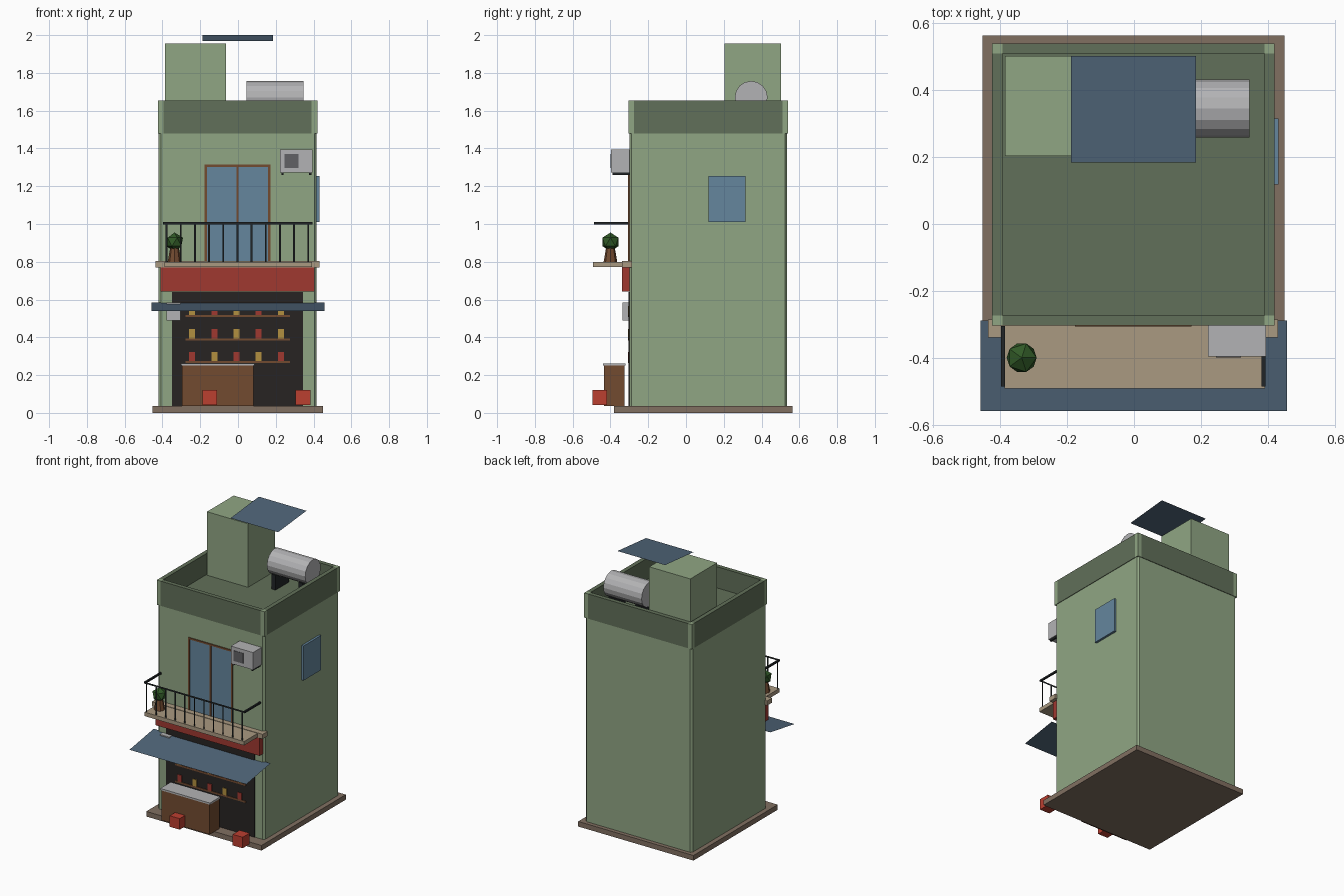
import bpy, bmesh, math
from mathutils import Vector

if "Cube" in bpy.data.objects:
    bpy.data.objects.remove(bpy.data.objects["Cube"])

MATS = {}
COL = dict(wall=(.28, .38, .23), parapet=(.12, .16, .10), stone=(.22, .16, .12), slab=(.40, .32, .22),
           dark=(.02, .017, .016), wood=(.17, .07, .03), red=(.35, .04, .03), crate=(.5, .05, .03),
           yellow=(.45, .28, .05), glass=(.13, .24, .34), awning=(.08, .13, .19), grey=(.45, .45, .46),
           grille=(.12, .12, .13), iron=(.015, .018, .02), leaf=(.03, .10, .02))


def paint(ob, col):
    if col not in MATS:
        MATS[col] = bpy.data.materials.new(col)
        MATS[col].diffuse_color = (*COL[col], 1)
    ob.data.materials.append(MATS[col])
    return ob


def from_bm(name, bm, col):
    me = bpy.data.meshes.new(name)
    bm.to_mesh(me)
    bm.free()
    ob = bpy.data.objects.new(name, me)
    bpy.context.collection.objects.link(ob)
    return paint(ob, col)


def box(name, x, y, z, col, bevel=0):
    bm = bmesh.new()
    bmesh.ops.create_cube(bm, size=1)
    for v in bm.verts:
        v.co = Vector([(a + b) / 2 + c * (b - a) for (a, b), c in zip((x, y, z), v.co)])
    if bevel:
        edges = [e for e in bm.edges if abs(e.verts[0].co.z - e.verts[1].co.z) > .01]
        bmesh.ops.bevel(bm, geom=edges, offset=bevel, segments=1, affect='EDGES')
    return from_bm(name, bm, col)


def sheet(name, x, y, z, col):
    # flat strip running along x from (y0, z0) to (y1, z1)
    bm = bmesh.new()
    pts = [(x[0], y[0], z[0]), (x[1], y[0], z[0]), (x[1], y[1], z[1]), (x[0], y[1], z[1])]
    bm.faces.new([bm.verts.new(p) for p in pts])
    return from_bm(name, bm, col)


def cone(name, loc, r1, r2, depth, n, col, along_x=False):
    rot = (0, math.pi / 2, 0) if along_x else (0, 0, 0)
    bpy.ops.mesh.primitive_cone_add(vertices=n, radius1=r1, radius2=r2, depth=depth, location=loc, rotation=rot)
    ob = bpy.context.object
    ob.name = name
    return paint(ob, col)


# base and body
box("base", (-.453, .45), (-.38, .564), (0, .036), "stone")
box("body", (-.42, .416), (-.3, .536), (.036, 1.5), "wall", .012)

# parapet: four walls with paler corner posts
X0, X1, Y0, Y1, T = -.424, .42, -.304, .54, .03
PZ = (1.48, 1.655)
for n, y in (("front", (Y0, Y0 + T)), ("back", (Y1 - T, Y1))):
    box("parapet_" + n, (X0 + T, X1 - T), y, PZ, "parapet")
for n, x in (("left", (X0, X0 + T)), ("right", (X1 - T, X1))):
    box("parapet_" + n, x, (Y0 + T, Y1 - T), PZ, "parapet")
    for m, y in (("front", (Y0, Y0 + T)), ("back", (Y1 - T, Y1))):
        box(f"parapet_post_{n}_{m}", x, y, PZ, "wall")
box("roof_floor", (X0 + T, X1 - T), (Y0 + T, Y1 - T), (1.49, 1.505), "parapet")

# rooftop
box("stair_house", (-.386, -.064), (.204, .503), (1.5, 1.955), "wall")
sheet("roof_canopy", (-.188, .185), (.184, .503), (1.97, 2.0), "awning")
cone("water_tank", (.196, .345, 1.67), .087, .087, .3, 16, "grey", True)
for i, x in enumerate((.09, .3)):
    box(f"tank_stand_{i}", (x - .015, x + .015), (.27, .42), (1.5, 1.61), "iron")

# shop front
box("shop_opening", (-.35, .343), (-.304, -.29), (.036, .64), "dark")
for j, z in enumerate((.263, .383, .507)):
    box(f"shelf_{j}", (-.278, .276), (-.308, -.295), (z, z + .012), "wood")
    for i in range(5):
        x = -.243 + i * .1175
        box(f"goods_{j}_{i}", (x - .016, x + .016), (-.308, -.295), (z + .012, z + .06),
            "red" if (i + (j > 0)) % 2 == 0 else "yellow")
box("counter", (-.297, .082), (-.434, -.326), (.036, .25), "wood")
box("counter_top", (-.302, .087), (-.439, -.321), (.25, .262), "grey")
for i, x in enumerate((-.15, .344)):
    box(f"crate_{i}", (x - .039, x + .039), (-.495, -.417), (.042, .12), "crate")
box("sign_band", (-.41, .406), (-.338, -.295), (.643, .77), "red")
box("meter_box", (-.378, -.304), (-.335, -.295), (.488, .585), "grey")
sheet("shop_awning", (-.459, .457), (-.56, -.288), (.54, .585), "awning")

# balcony
box("balcony_ledge", (-.437, .431), (-.34, -.285), (.77, .803), "slab")
box("balcony_slab", (-.388, .392), (-.492, -.34), (.772, .8), "slab")
sheet("rail_front", (-.398, .395), (-.484, -.484), (.998, 1.01), "iron")
for n, x in (("left", -.392), ("right", .388)):
    box("rail_" + n, (x - .006, x + .006), (-.486, -.305), (.998, 1.01), "iron")
for i in range(11):
    x = -.378 + i * .075
    sheet(f"baluster_{i}", (x - .005, x + .005), (-.484, -.484), (.8, 1.0), "iron")
cone("plant_pot", (-.336, -.4, .84), .036, .022, .08, 8, "wood")
bpy.ops.mesh.primitive_ico_sphere_add(subdivisions=1, radius=.05, location=(-.336, -.4, .905))
bpy.context.object.name = "plant_leaves"
paint(bpy.context.object, "leaf")

# balcony door
box("door_glass", (-.17, .165), (-.303, -.29), (.8, 1.305), "glass")
for n, x in (("left", -.171), ("middle", -.003), ("right", .166)):
    box("door_frame_" + n, (x - .006, x + .006), (-.306, -.29), (.8, 1.315), "wood")
box("door_frame_top", (-.177, .172), (-.306, -.29), (1.303, 1.315), "wood")

# air conditioner and side window
box("air_conditioner", (.222, .395), (-.397, -.298), (1.272, 1.395), "grey")
box("air_conditioner_grille", (.246, .32), (-.4, -.39), (1.297, 1.37), "grille")
for i, x in enumerate((.235, .382)):
    box(f"air_conditioner_bracket_{i}", (x - .006, x + .006), (-.39, -.298), (1.26, 1.272), "iron")
box("side_window", (.41, .432), (.118, .315), (1.01, 1.255), "glass")

for m in bpy.data.materials:
    if m.users and not m.is_grease_pencil:
        m.use_nodes = True
        m.node_tree.nodes["Principled BSDF"].inputs["Base Color"].default_value = m.diffuse_color
